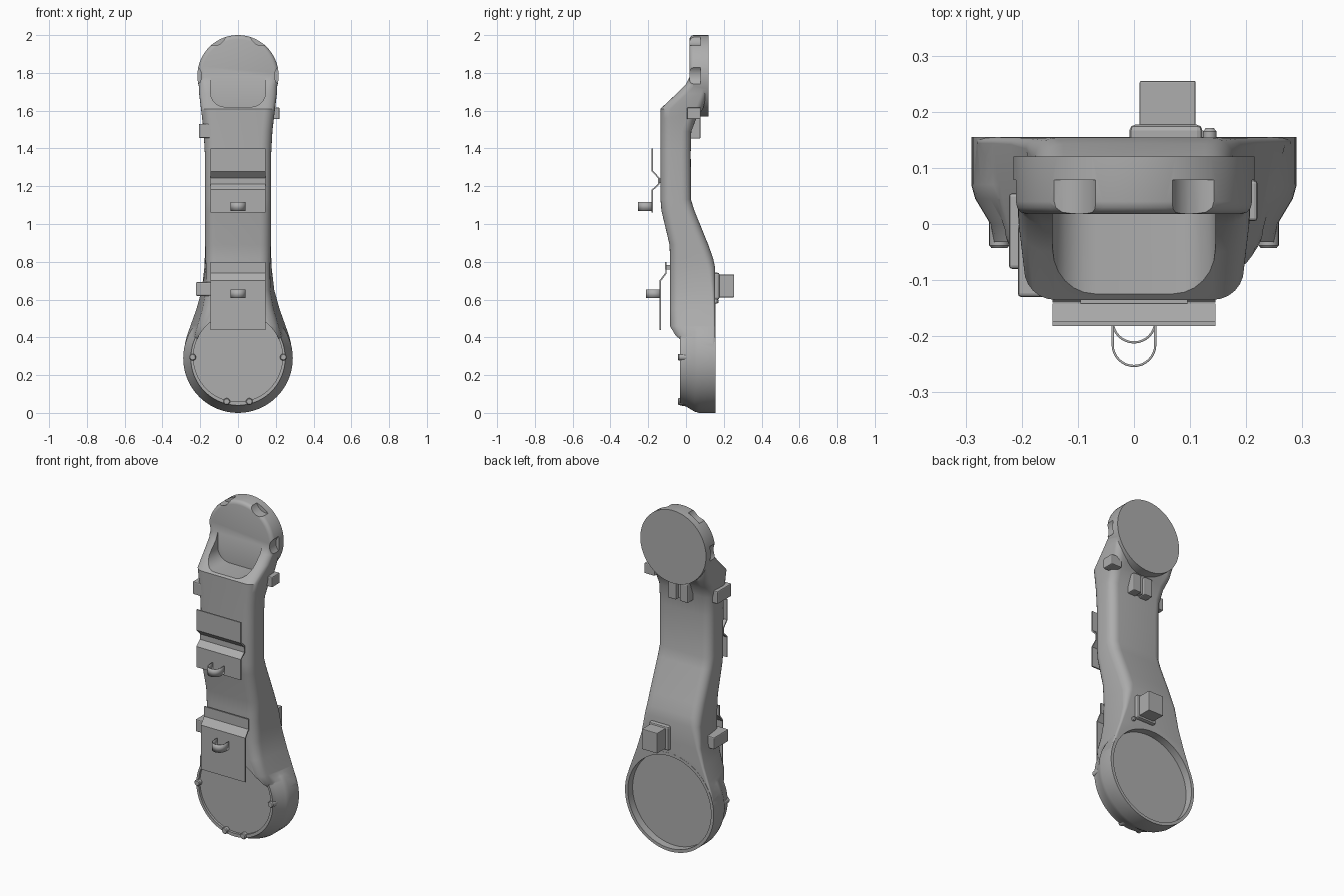
import bpy
import bmesh
from math import cos, sin, pi, radians
from mathutils import Vector

if "Cube" in bpy.data.objects:
    bpy.data.objects.remove(bpy.data.objects["Cube"], do_unlink=True)

grey = bpy.data.materials.new("plain_grey")
grey.use_nodes = True
COLOUR = (0.42, 0.42, 0.42, 1)
grey.diffuse_color = COLOUR
grey.node_tree.nodes["Principled BSDF"].inputs["Base Color"].default_value = COLOUR


def finish(name, bm):
    bmesh.ops.recalc_face_normals(bm, faces=bm.faces)
    mesh = bpy.data.meshes.new(name)
    bm.to_mesh(mesh)
    bm.free()
    mesh.materials.append(grey)
    ob = bpy.data.objects.new(name, mesh)
    bpy.context.collection.objects.link(ob)
    return ob


def activate(ob):
    bpy.ops.object.select_all(action='DESELECT')
    ob.select_set(True)
    bpy.context.view_layer.objects.active = ob


def smooth(ob, angle=32):
    activate(ob)
    bpy.ops.object.shade_smooth_by_angle(angle=radians(angle))


def loft(name, rings):
    """Skin equal-length rings of points and cap both ends."""
    bm = bmesh.new()
    loops = [[bm.verts.new(p) for p in ring] for ring in rings]
    n = len(loops[0])
    for a, b in zip(loops, loops[1:]):
        for i in range(n):
            j = (i + 1) % n
            bm.faces.new((a[i], a[j], b[j], b[i]))
    bm.faces.new(loops[0][::-1])
    bm.faces.new(loops[-1])
    return finish(name, bm)


def lathe(name, profile, cx, cz, n=72):
    """Solid of revolution about a y-parallel axis, profile of (radius, y)."""
    return loft(name, [[(cx + r * cos(2 * pi * i / n), y, cz + r * sin(2 * pi * i / n))
                        for i in range(n)] for r, y in profile])


def rounded(wf, wb, f, b, rf, rb, n=7):
    """Rounded outline, half width wf at f and wb at b."""
    pts = []
    for k, (cx, cy, r) in enumerate([(wb - rb, b - rb, rb), (rb - wb, b - rb, rb),
                                     (rf - wf, f + rf, rf), (wf - rf, f + rf, rf)]):
        for i in range(n):
            a = pi / 2 * (k + i / (n - 1))
            pts.append((cx + r * cos(a), cy + r * sin(a)))
    return pts


def box(name, x, y, z, bevel=0.006):
    bm = bmesh.new()
    bmesh.ops.create_cube(bm, size=1)
    for v in bm.verts:
        v.co = [(s[0] + s[1]) / 2 + c * (s[1] - s[0]) for s, c in zip((x, y, z), v.co)]
    if bevel:
        bmesh.ops.bevel(bm, geom=bm.edges[:], offset=bevel, segments=2,
                        profile=0.5, affect='EDGES')
    return finish(name, bm)


def ribbon(name, path, sweep, thickness):
    """Thin sheet: a path swept by a vector."""
    bm = bmesh.new()
    rows = [(bm.verts.new(p), bm.verts.new(Vector(p) + Vector(sweep))) for p in path]
    for a, b in zip(rows, rows[1:]):
        bm.faces.new((a[0], a[1], b[1], b[0]))
    ob = finish(name, bm)
    mod = ob.modifiers.new("thickness", 'SOLIDIFY')
    mod.thickness = thickness
    mod.offset = 0
    return ob


def combine(target, tool, operation):
    mod = target.modifiers.new("combine", 'BOOLEAN')
    mod.operation = operation
    mod.solver = 'EXACT'
    mod.object = tool
    activate(target)
    bpy.ops.object.modifier_apply(modifier=mod.name)
    bpy.data.objects.remove(tool, do_unlink=True)


# Trunk sections: height, front y, back y, front half width, back half width, back radius
SECTIONS = [
    (0.30, -0.02, 0.150, 0.240, 0.283, 0.01),
    (0.37, -0.03, 0.154, 0.235, 0.280, 0.01),
    (0.41, -0.065, 0.154, 0.230, 0.270, 0.01),
    (0.46, -0.085, 0.154, 0.217, 0.252, 0.01),
    (0.55, -0.085, 0.154, 0.190, 0.220, 0.012),
    (0.65, -0.085, 0.154, 0.172, 0.192, 0.02),
    (0.77, -0.085, 0.154, 0.170, 0.178, 0.04),
    (0.82, -0.085, 0.143, 0.172, 0.176, 0.05),
    (0.89, -0.087, 0.118, 0.174, 0.175, 0.05),
    (1.07, -0.130, 0.045, 0.175, 0.175, 0.05),
    (1.13, -0.135, 0.026, 0.175, 0.175, 0.05),
    (1.38, -0.135, 0.025, 0.176, 0.176, 0.05),
    (1.49, -0.135, 0.028, 0.182, 0.180, 0.05),
    (1.56, -0.135, 0.055, 0.190, 0.186, 0.05),
    (1.61, -0.135, 0.090, 0.196, 0.192, 0.04),
    (1.69, -0.050, 0.110, 0.206, 0.200, 0.03),
    (1.74, 0.000, 0.112, 0.208, 0.205, 0.02),
    (1.80, 0.028, 0.112, 0.205, 0.205, 0.02),
]
body = loft("body", [[(x, y, z) for x, y in
                      rounded(wf, wb, f, b, min(0.055, (b - f) * 0.4), rb)]
                     for z, f, b, wf, wb, rb in SECTIONS])

# Scooped pocket below the head
scoop = [(x, z) for x, z in rounded(0.145, 0.145, 1.62, 1.95, 0.075, 0.05)]
combine(body, loft("scoop", [[(x, y, z) for x, z in scoop] for y in (-0.3, 0.05)]),
        'DIFFERENCE')

# Round head and large round base
HEAD_Z, BASE_Z = 1.785, 0.29
head = lathe("head", [(0.193, 0.018), (0.204, 0.021), (0.212, 0.029),
                      (0.215, 0.04), (0.215, 0.12)], 0, HEAD_Z)
combine(body, head, 'UNION')
base = lathe("base", [(0.25, -0.032), (0.256, 0.0), (0.283, 0.045),
                      (0.29, 0.07), (0.29, 0.155)], 0, BASE_Z)
combine(body, base, 'UNION')

# Shallow front and back recesses of the base
combine(body, lathe("front_recess", [(0.236, -0.2), (0.236, -0.018)], 0, BASE_Z + 0.005),
        'DIFFERENCE')
combine(body, lathe("back_recess", [(0.272, 0.11), (0.272, 0.3)], 0, BASE_Z), 'DIFFERENCE')

# Finger notches around the head
for deg in (0, 60, 120, 180):
    a = radians(deg)
    notch = lathe("notch", [(0.062, -0.06), (0.062, 0.078)],
                  0.255 * cos(a), HEAD_Z + 0.255 * sin(a), 32)
    combine(body, notch, 'DIFFERENCE')
smooth(body)

# Small studs on the base rim
for i, (x, z) in enumerate([(-0.24, 0.295), (0.24, 0.295), (-0.06, 0.06), (0.06, 0.06)]):
    smooth(lathe(f"rim_stud_{i + 1}", [(0.014, -0.043), (0.018, -0.038), (0.018, 0.01)],
                 x, z, 20))

# Front plates with finger loops
PLATES = {
    "upper": ([(-0.178, 1.06), (-0.178, 1.18), (-0.145, 1.21), (-0.145, 1.245),
               (-0.178, 1.28), (-0.178, 1.40)], 1.07, 1.228),
    "lower": ([(-0.136, 0.44), (-0.136, 0.70), (-0.106, 0.74), (-0.106, 0.80)],
              0.607, 0.77),
}
for label, (path, loop_z, pad_z) in PLATES.items():
    ribbon(f"{label}_plate", [(-0.145, y, z) for y, z in path], (0.29, 0, 0), 0.008)
    front = path[0][0]
    arc = [(0.038 * cos(pi * i / 16), front - 0.037 - 0.038 * sin(pi * i / 16), loop_z)
           for i in range(17)]
    ends = [(s * 0.038, front, loop_z) for s in (1, -1)]
    smooth(ribbon(f"{label}_loop", [ends[0]] + arc + [ends[1]], (0, 0, 0.046), 0.004))
    pad_front = -0.143 if label == "upper" else -0.108
    box(f"{label}_plate_mount", (-0.095, 0.095), (pad_front, -0.07),
        (pad_z - 0.012, pad_z + 0.012), 0)

# Side lugs
box("left_upper_lug", (0.15, 0.22), (0.005, 0.078), (1.555, 1.617))
box("right_upper_lug", (-0.207, -0.13), (-0.13, 0.0), (1.455, 1.53))
box("right_lower_lug", (-0.223, -0.14), (-0.08, 0.055), (0.62, 0.692))

# Rear block with foot and nub
box("rear_block", (0.01, 0.11), (0.14, 0.255), (0.612, 0.732), 0.003)
box("rear_block_foot", (-0.008, 0.122), (0.13, 0.177), (0.60, 0.742), 0.01)
smooth(lathe("rear_nub", [(0.012, 0.13), (0.012, 0.165), (0.007, 0.171)], 0.135, 0.59, 16))

# Rear catch under the head, with a centre groove
for side, s in (("left", 1), ("right", -1)):
    box(f"{side}_catch_jaw", sorted((s * 0.012, s * 0.065)), (0.0, 0.077), (1.452, 1.56))
box("catch_bridge", (-0.03, 0.03), (0.0, 0.055), (1.46, 1.56), 0)
